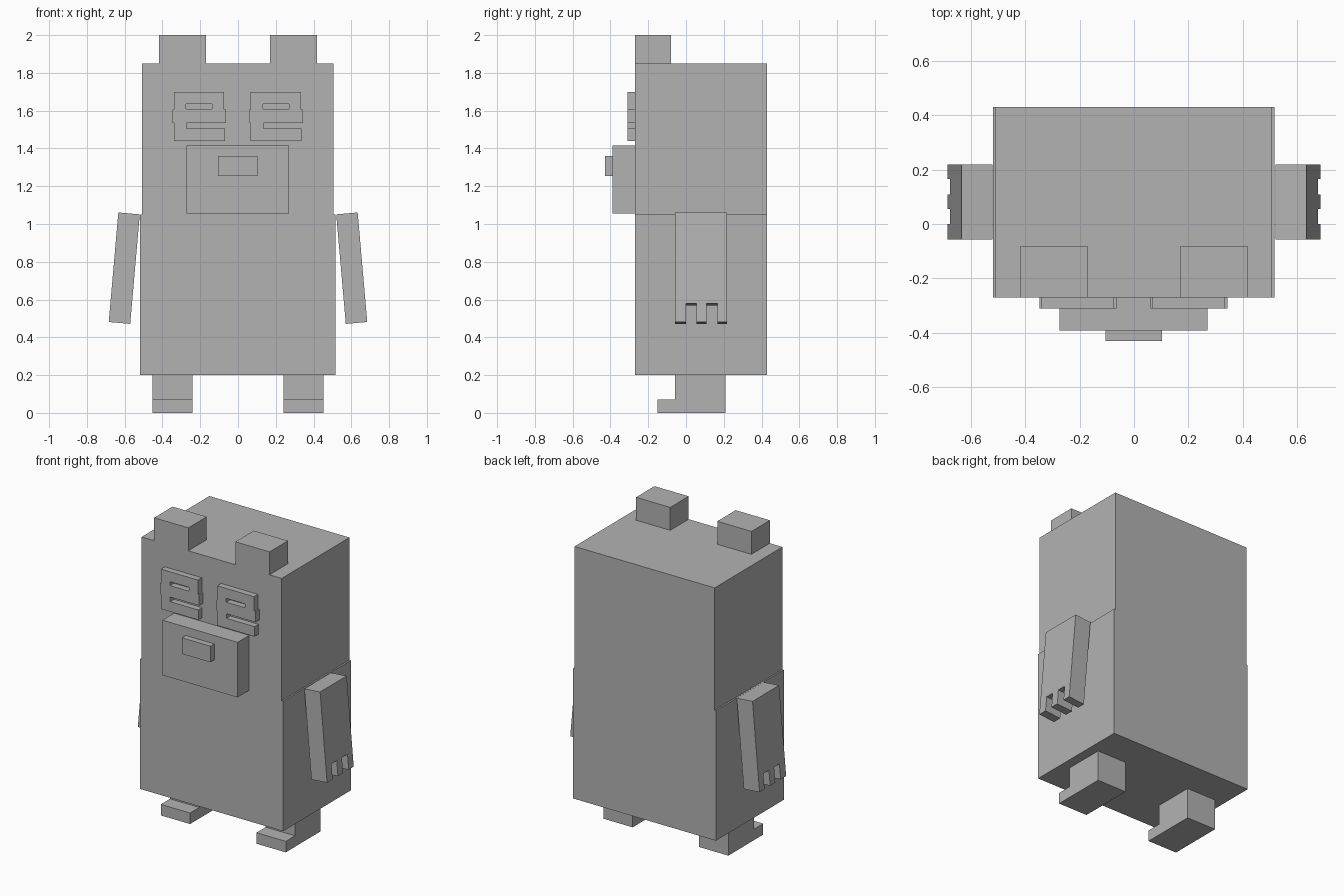
import bpy
import bmesh
from math import radians
from mathutils import Matrix, Vector

cube = bpy.data.objects.get("Cube")
if cube:
    bpy.data.objects.remove(cube, do_unlink=True)

grey = bpy.data.materials.new("plain grey")
grey.use_nodes = True
colour = (0.45, 0.45, 0.45, 1)
grey.diffuse_color = colour
grey.node_tree.nodes["Principled BSDF"].inputs["Base Color"].default_value = colour


def finish(name, bm):
    bmesh.ops.recalc_face_normals(bm, faces=bm.faces)
    mesh = bpy.data.meshes.new(name)
    bm.to_mesh(mesh)
    bm.free()
    mesh.materials.append(grey)
    obj = bpy.data.objects.new(name, mesh)
    bpy.context.collection.objects.link(obj)
    return obj


def box(name, x, y, z):
    """Box from three (low, high) ranges."""
    bm = bmesh.new()
    bmesh.ops.create_cube(bm, size=1)
    size = [b - a for a, b in (x, y, z)]
    mid = [(a + b) / 2 for a, b in (x, y, z)]
    bmesh.ops.scale(bm, vec=size, verts=bm.verts)
    bmesh.ops.translate(bm, vec=mid, verts=bm.verts)
    return finish(name, bm)


def side_prism(name, outline, x0, x1, matrix=Matrix()):
    """Extrude a (y, z) outline along x, then place it."""
    bm = bmesh.new()
    face = bm.faces.new([bm.verts.new((x0, y, z)) for y, z in outline])
    new = bmesh.ops.extrude_face_region(bm, geom=[face])["geom"]
    verts = [g for g in new if isinstance(g, bmesh.types.BMVert)]
    bmesh.ops.translate(bm, vec=(x1 - x0, 0, 0), verts=verts)
    bm.transform(matrix)
    return finish(name, bm)


def front_plate(name, loops, y0, y1, shift):
    """Extrude a flat (x, z) outline, with optional holes, along y."""
    bm = bmesh.new()
    edges = []
    for loop in loops:
        vs = [bm.verts.new((x + shift, y0, z)) for x, z in loop]
        edges += [bm.edges.new((vs[i - 1], vs[i])) for i in range(len(vs))]
    bmesh.ops.triangle_fill(bm, edges=edges, use_beauty=True,
                            normal=Vector((0, -1, 0)))
    new = bmesh.ops.extrude_face_region(bm, geom=bm.faces[:])["geom"]
    verts = [g for g in new if isinstance(g, bmesh.types.BMVert)]
    bmesh.ops.translate(bm, vec=(0, y1 - y0, 0), verts=verts)
    return finish(name, bm)


# Body, head and muzzle
box("body", (-0.518, 0.515), (-0.27, 0.43), (0.2, 1.05))
box("head", (-0.508, 0.505), (-0.27, 0.43), (1.05, 1.85))
box("muzzle", (-0.273, 0.27), (-0.39, -0.27), (1.055, 1.415))
box("nose", (-0.105, 0.102), (-0.43, -0.39), (1.255, 1.36))

# Eyes: plates with a closed upper slot and an open lower slot
eye = [(-0.34, 1.44), (-0.07, 1.44), (-0.07, 1.505), (-0.273, 1.505),
       (-0.273, 1.535), (-0.064, 1.535), (-0.064, 1.605), (-0.073, 1.605),
       (-0.073, 1.7), (-0.34, 1.7), (-0.34, 1.605), (-0.346, 1.605),
       (-0.346, 1.535), (-0.34, 1.535)]
slot = [(-0.275, 1.61), (-0.138, 1.61), (-0.138, 1.635), (-0.275, 1.635)]
for side, shift in (("right", 0), ("left", 0.407)):
    front_plate(side + "_eye", [eye, slot], -0.31, -0.27, shift)

# Arm outline ending in three square fingers, hanging from z = 0
length, notch = 0.582, 0.483
arm = [(-0.057, 0), (-0.057, -length)]
for a, b in ((0, 0.055), (0.108, 0.166)):
    arm += [(a, -length), (a, -notch), (b, -notch), (b, -length)]
arm += [(0.218, -length), (0.218, 0)]

# Foot outline with a low toe
foot = [(0.208, 0), (-0.152, 0), (-0.152, 0.072), (-0.057, 0.072),
        (-0.057, 0.2), (0.208, 0.2)]

for side, s in (("right", -1), ("left", 1)):
    place = (Matrix.Translation((s * 0.52, 0, 1.051))
             @ Matrix.Rotation(radians(-5 * s), 4, "Y"))
    side_prism(side + "_arm", arm, 0, s * 0.114, place)
    side_prism(side + "_leg", foot, s * 0.24, s * 0.452)
    box(side + "_ear", sorted((s * 0.17, s * 0.417)), (-0.27, -0.08), (1.85, 2))
